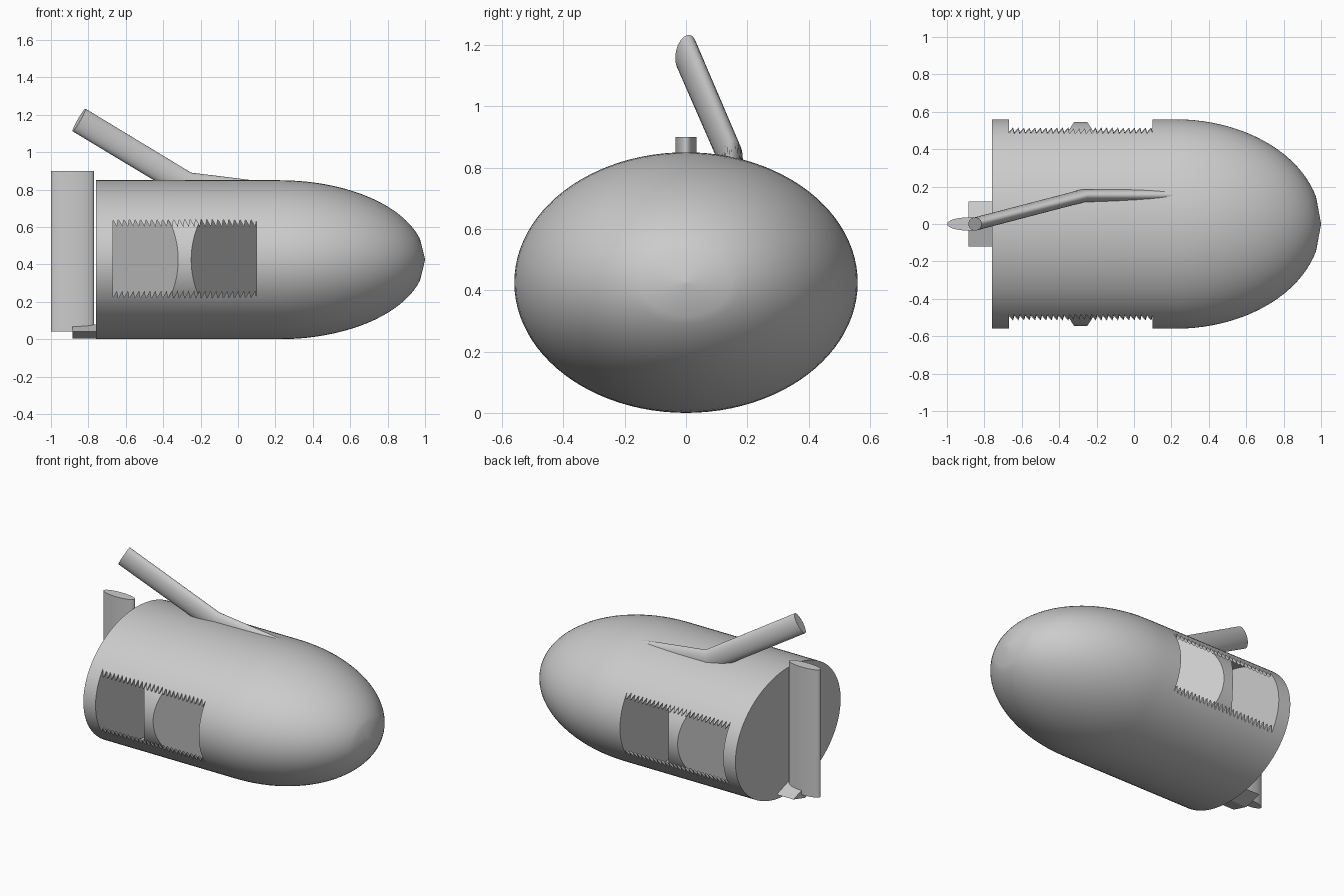
import bpy, bmesh, math
from mathutils import Vector

if "Cube" in bpy.data.objects:
    bpy.data.objects.remove(bpy.data.objects["Cube"])

grey = bpy.data.materials.new("plain grey")
grey.use_nodes = True
grey.diffuse_color = (0.6, 0.6, 0.6, 1)
grey.node_tree.nodes["Principled BSDF"].inputs["Base Color"].default_value = grey.diffuse_color

MID_Z, RY, RZ = 0.425, 0.56, 0.425
REAR, WIN_BACK, WIN_FRONT, SHOULDER = -0.76, -0.67, 0.10, 0.22


def ellipse(ry, rz, n):
    return [(ry * math.cos(math.tau * i / n), rz * math.sin(math.tau * i / n)) for i in range(n)]


def loft(name, rings, smooth=True):
    """Skin a list of equal-length rings and cap both ends."""
    bm = bmesh.new()
    rows = [[bm.verts.new(p) for p in ring] for ring in rings]
    n = len(rows[0])
    for a, b in zip(rows, rows[1:]):
        for i in range(n):
            bm.faces.new((a[i], a[(i + 1) % n], b[(i + 1) % n], b[i]))
    bm.faces.new(rows[0])
    bm.faces.new(rows[-1])
    bmesh.ops.remove_doubles(bm, verts=bm.verts, dist=1e-5)
    bmesh.ops.recalc_face_normals(bm, faces=bm.faces)
    mesh = bpy.data.meshes.new(name)
    bm.to_mesh(mesh)
    bm.free()
    ob = bpy.data.objects.new(name, mesh)
    bpy.context.collection.objects.link(ob)
    mesh.materials.append(grey)
    if smooth:
        shade(ob)
    return ob


def shade(ob):
    bpy.ops.object.select_all(action="DESELECT")
    ob.select_set(True)
    bpy.context.view_layer.objects.active = ob
    bpy.ops.object.shade_smooth_by_angle(angle=math.radians(30))


def section(x, scale, n=96):
    return [(x, y, MID_Z + z) for y, z in ellipse(RY * scale, RZ * scale, n)]


def boolean(ob, cutter, operation):
    """Apply a boolean, then remove the helper."""
    mod = ob.modifiers.new("cut", "BOOLEAN")
    mod.operation, mod.object, mod.solver = operation, cutter, "EXACT"
    bpy.ops.object.select_all(action="DESELECT")
    ob.select_set(True)
    bpy.context.view_layer.objects.active = ob
    bpy.ops.object.modifier_apply(modifier=mod.name)
    bpy.data.objects.remove(cutter)
    shade(ob)


# Hull: straight elliptical tube with a rounded nose
rings = [section(REAR, 1)]
for i in range(25):
    a = math.pi / 2 * i / 24
    x = SHOULDER + 0.78 * math.sin(a)
    if x < 0.975:
        rings.append(section(x, math.cos(a)))
rings.append(section(1.0, 0.004))
hull = loft("hull", rings, False)

# Hollow chamber behind the side windows
boolean(hull, loft("chamber", [section(WIN_BACK, 0.97), section(WIN_FRONT, 0.97)], False), "DIFFERENCE")

# Side windows with saw-toothed upper and lower edges
teeth = 26
pitch = (WIN_FRONT - WIN_BACK) / teeth
lower, upper = [], []
for i in range(teeth):
    x = WIN_BACK + 0.0005 + i * pitch * 0.998
    lower += [(x, 0.22), (x + pitch * 0.75, 0.26)]
    upper += [(x, 0.64), (x + pitch * 0.75, 0.60)]
lower.append((WIN_FRONT, 0.22))
upper.append((WIN_FRONT, 0.64))
outline = lower + upper[::-1]
window = loft("window_cutter", [[(x, y, z) for x, z in outline] for y in (-0.7, 0.7)], False)
boolean(hull, window, "DIFFERENCE")

# Diamond-plan core that splits the chamber
mid = (WIN_BACK + WIN_FRONT) / 2
plan = [(WIN_BACK, 0), (mid, -0.6), (WIN_FRONT, 0), (mid, 0.6)]
core = loft("core", [[(x, y, z) for x, y in plan] for z in (0, 0.9)], False)
limit = loft("core_limit", [section(REAR, 0.975), section(SHOULDER, 0.975)], False)
boolean(core, limit, "INTERSECT")

# Bent mast with a flattened oval section
path = [Vector(p) for p in ((0.26, 0.155, 0.757), (-0.275, 0.15, 0.825), (-0.85, 0, 1.172))]
tangents = [path[1] - path[0], path[2] - path[0], path[2] - path[1]]
rings = []
for p, t in zip(path, tangents):
    t.normalize()
    side = Vector((0, 0, 1)).cross(t).normalized()
    up = t.cross(side)
    rings.append([p + side * a + up * b for a, b in ellipse(0.035, 0.07, 32)])
loft("mast", rings)

# Upright rudder
loft("rudder", [[(-0.885 + a, b, z) for a, b in ellipse(0.115, 0.035, 40)] for z in (0.04, 0.90)])

# Small tail wedge under the rudder
wedge = [(-0.12, 0.04), (0, 0.005), (0.12, 0.04), (0, 0.08)]
loft("tail_wedge", [[(x, y, z) for y, z in wedge] for x in (-0.885, -0.74)], False)
